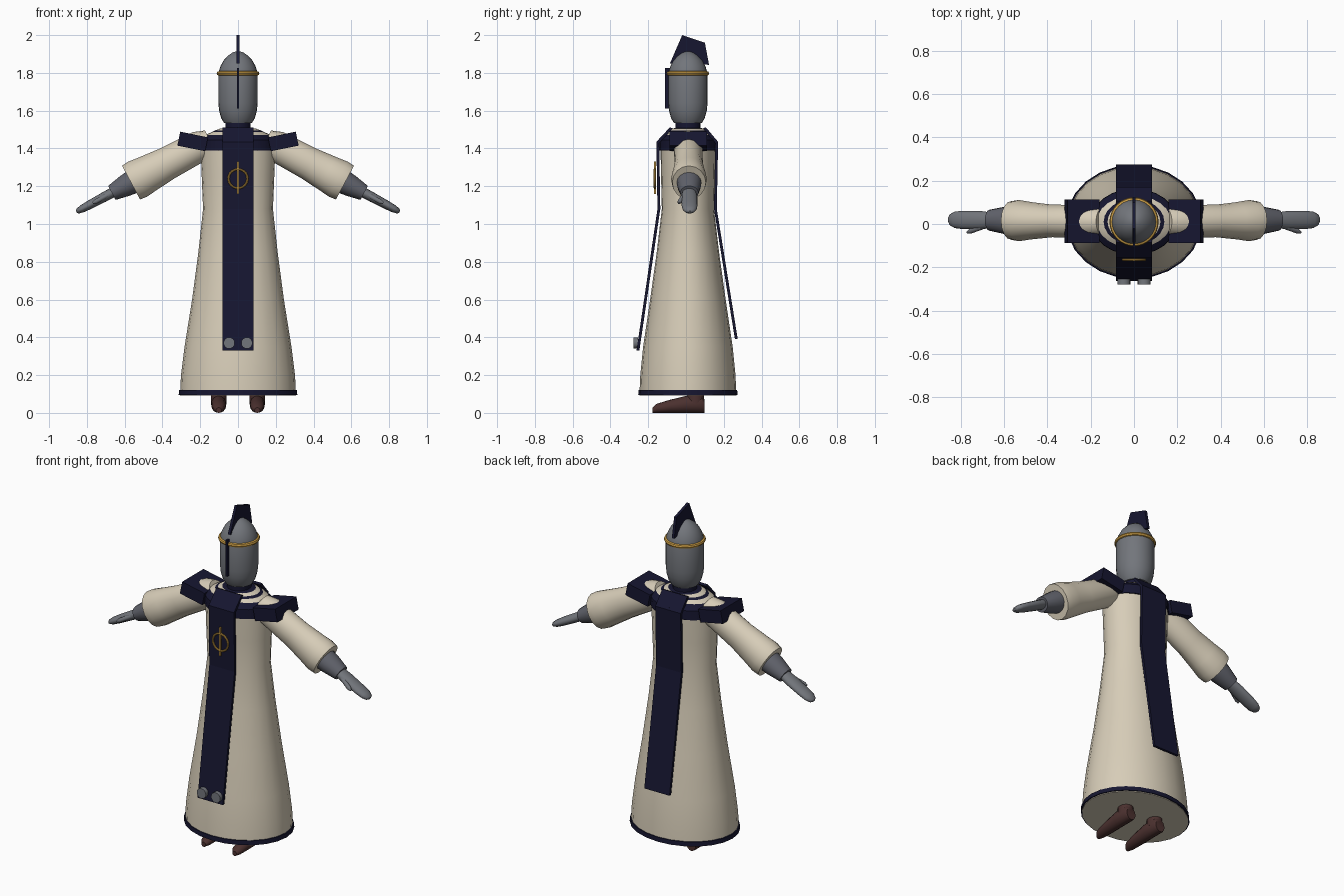
import bpy, bmesh, math
from mathutils import Vector

cube = bpy.data.objects.get("Cube")
if cube:
    bpy.data.objects.remove(cube)


def material(name, rgb):
    m = bpy.data.materials.new(name)
    m.use_nodes = True
    m.diffuse_color = (*rgb, 1)
    m.node_tree.nodes["Principled BSDF"].inputs["Base Color"].default_value = (*rgb, 1)
    return m


CLOTH = material("cream cloth", (0.68, 0.61, 0.48))
NAVY = material("navy cloth", (0.008, 0.008, 0.03))
STEEL = material("grey steel", (0.17, 0.18, 0.2))
CUFF = material("dark steel", (0.12, 0.125, 0.15))
GOLD = material("gold", (0.6, 0.34, 0.06))
LEATHER = material("brown leather", (0.07, 0.03, 0.028))
X, Y, Z = Vector((1, 0, 0)), Vector((0, 1, 0)), Vector((0, 0, 1))
MID = 0.01  # depth of the body axis


def finish(ob, name, *mats, smooth=True):
    ob.name = ob.data.name = name
    for m in mats:
        ob.data.materials.append(m)
    if smooth:
        ob.data.shade_smooth()
        ob.data.set_sharp_from_angle(angle=math.radians(40))
    return ob


def from_bmesh(bm, name, *mats, smooth=True):
    bmesh.ops.recalc_face_normals(bm, faces=bm.faces)
    me = bpy.data.meshes.new(name)
    bm.to_mesh(me)
    bm.free()
    ob = bpy.data.objects.new(name, me)
    bpy.context.collection.objects.link(ob)
    return finish(ob, name, *mats, smooth=smooth)


def tube(name, rings, u, v, *mats, segs=24, accent=()):
    """Loft elliptical rings (centre, radius along u, radius along v)."""
    bm = bmesh.new()
    loops = []
    for c, a, b in rings:
        angles = [math.tau * k / segs for k in range(segs)]
        loops.append([bm.verts.new(Vector(c) + u * a * math.cos(t) + v * b * math.sin(t))
                      for t in angles])
    for i, (lo, hi) in enumerate(zip(loops, loops[1:])):
        for k in range(segs):
            n = (k + 1) % segs
            f = bm.faces.new((lo[k], lo[n], hi[n], hi[k]))
            f.material_index = int(i in accent)
    bm.faces.new(loops[0])
    bm.faces.new(loops[-1])
    return from_bmesh(bm, name, *mats)


def upright(name, rows, *mats, **kw):
    return tube(name, [((0, MID, z), a, b) for z, a, b in rows], X, Y, *mats, **kw)


def slab(name, outline, half, mat):
    """Extrude a (y, z) outline across x."""
    bm = bmesh.new()
    sides = [[bm.verts.new((x, y, z)) for y, z in outline] for x in (-half, half)]
    bm.faces.new(sides[0])
    bm.faces.new(sides[1])
    for k in range(len(outline)):
        n = (k + 1) % len(outline)
        bm.faces.new((sides[0][k], sides[0][n], sides[1][n], sides[1][k]))
    return from_bmesh(bm, name, mat, smooth=False)


def box(name, loc, size, mat, tilt=0):
    bpy.ops.mesh.primitive_cube_add(size=1, location=loc, rotation=(0, tilt, 0))
    ob = bpy.context.object
    ob.scale = size
    return finish(ob, name, mat, smooth=False)


def ring(name, loc, major, minor, mat, turn=0):
    bpy.ops.mesh.primitive_torus_add(location=loc, rotation=(turn, 0, 0), major_radius=major,
                                     minor_radius=minor, major_segments=32, minor_segments=8)
    return finish(bpy.context.object, name, mat)


# Robe and hem
upright("robe", [(0.092, 0.307, 0.257), (0.2, 0.302, 0.252), (0.35, 0.283, 0.237),
                 (0.6, 0.243, 0.2), (0.85, 0.21, 0.165), (1.08, 0.185, 0.138),
                 (1.25, 0.192, 0.142), (1.41, 0.198, 0.145)], CLOTH)
upright("hem", [(0.096, 0.314, 0.263), (0.121, 0.312, 0.261)], NAVY)

# Shoulder mantle with two cream trim rings
upright("mantle", [(1.39, 0.2, 0.153), (1.445, 0.197, 0.152), (1.472, 0.172, 0.121),
                   (1.486, 0.14, 0.106), (1.495, 0.122, 0.095), (1.505, 0.095, 0.082),
                   (1.51, 0.06, 0.06)], NAVY, CLOTH, accent=(2, 4))
upright("neck", [(1.49, 0.066, 0.066), (1.545, 0.066, 0.066)], NAVY)

# Front and back tabard panels
for name, path, inward in (
        ("front_panel", [(-0.085, 1.512), (-0.157, 1.435), (-0.151, 1.08), (-0.262, 0.33)], 1),
        ("back_panel", [(0.105, 1.512), (0.17, 1.435), (0.163, 1.08), (0.274, 0.39)], -1)):
    inner = [(y + inward * 0.015, z - 0.006 * (z > 1.2)) for y, z in reversed(path)]
    slab(name, path + inner, 0.083, NAVY)

# Chest emblem and panel studs
ring("emblem_ring", (0, -0.165, 1.24), 0.05, 0.006, GOLD, math.pi / 2)
box("emblem_bar", (0, -0.165, 1.245), (0.01, 0.01, 0.17), GOLD)
for side, s in (("left", 1), ("right", -1)):
    bpy.ops.mesh.primitive_cylinder_add(vertices=16, radius=0.03, depth=0.024,
                                        location=(s * 0.047, -0.266, 0.37),
                                        rotation=(math.pi / 2, 0, 0))
    finish(bpy.context.object, side + "_stud", STEEL)

# Helmet, brow band, visor ridge and crest
upright("helmet", [(z, r, r) for z, r in (
    (1.535, 0.074), (1.56, 0.089), (1.6, 0.1), (1.64, 0.104), (1.8, 0.104), (1.835, 0.093),
    (1.865, 0.077), (1.89, 0.054), (1.907, 0.03), (1.915, 0.006))], STEEL)
ring("brow_band", (0, MID, 1.797), 0.101, 0.012, GOLD)
box("visor_ridge", (0, -0.099, 1.718), (0.011, 0.022, 0.215), NAVY)
slab("crest", [(-0.085, 1.85), (-0.02, 2.0), (0.1, 1.96), (0.122, 1.842), (0.06, 1.85)],
     0.008, NAVY)

for side, s in (("left", 1), ("right", -1)):
    # Arm: sleeve, gauntlet cuff, mitten hand and thumb along one sloping axis
    axis = Vector((s * math.cos(0.49), 0.01, -math.sin(0.49)))
    up = Vector((s * math.sin(0.49), 0, math.cos(0.49)))
    shoulder = Vector((s * 0.2, 0.012, 1.414))

    def limb(name, rows, mat, shift=0, segs=16):
        tube(side + name, [(shoulder + axis * d + Y * shift, a, b) for d, a, b in rows],
             Y, up, mat, segs=segs)

    limb("_sleeve", [(-0.06, 0.06, 0.06), (0, 0.076, 0.082), (0.2, 0.075, 0.088),
                     (0.31, 0.086, 0.098), (0.375, 0.095, 0.105), (0.415, 0.089, 0.101)], CLOTH)
    limb("_cuff", [(0.4, 0.066, 0.064), (0.45, 0.063, 0.058), (0.53, 0.048, 0.042)], CUFF)
    limb("_hand", [(0.52, 0.036, 0.027), (0.58, 0.043, 0.026), (0.67, 0.042, 0.023),
                   (0.71, 0.038, 0.02), (0.735, 0.026, 0.014), (0.743, 0.01, 0.006)], STEEL)
    root = shoulder + axis * 0.55 - Y * 0.025
    tip = shoulder + axis * 0.645 - Y * 0.056
    tube(side + "_thumb", [(root, 0.013, 0.013), (root.lerp(tip, 0.8), 0.013, 0.013),
                           (tip, 0.006, 0.006)], Y, up, STEEL, segs=10)

    # Tilted shoulder plate
    box(side + "_shoulder_plate", (s * 0.24, 0.012, 1.437), (0.15, 0.2, 0.075), NAVY, -s * 0.2)

    # Boot and ankle
    tube(side + "_boot", [((s * 0.102, y, h), w, h) for y, w, h in (
        (0.098, 0.03, 0.036), (0.085, 0.039, 0.045), (0.0, 0.04, 0.045), (-0.09, 0.037, 0.034),
        (-0.155, 0.03, 0.024), (-0.178, 0.014, 0.014))], X, Z, LEATHER, segs=16)
    tube(side + "_ankle", [((s * 0.102, 0.05, z), 0.04, 0.045) for z in (0.045, 0.16)],
         X, Y, LEATHER, segs=16)
